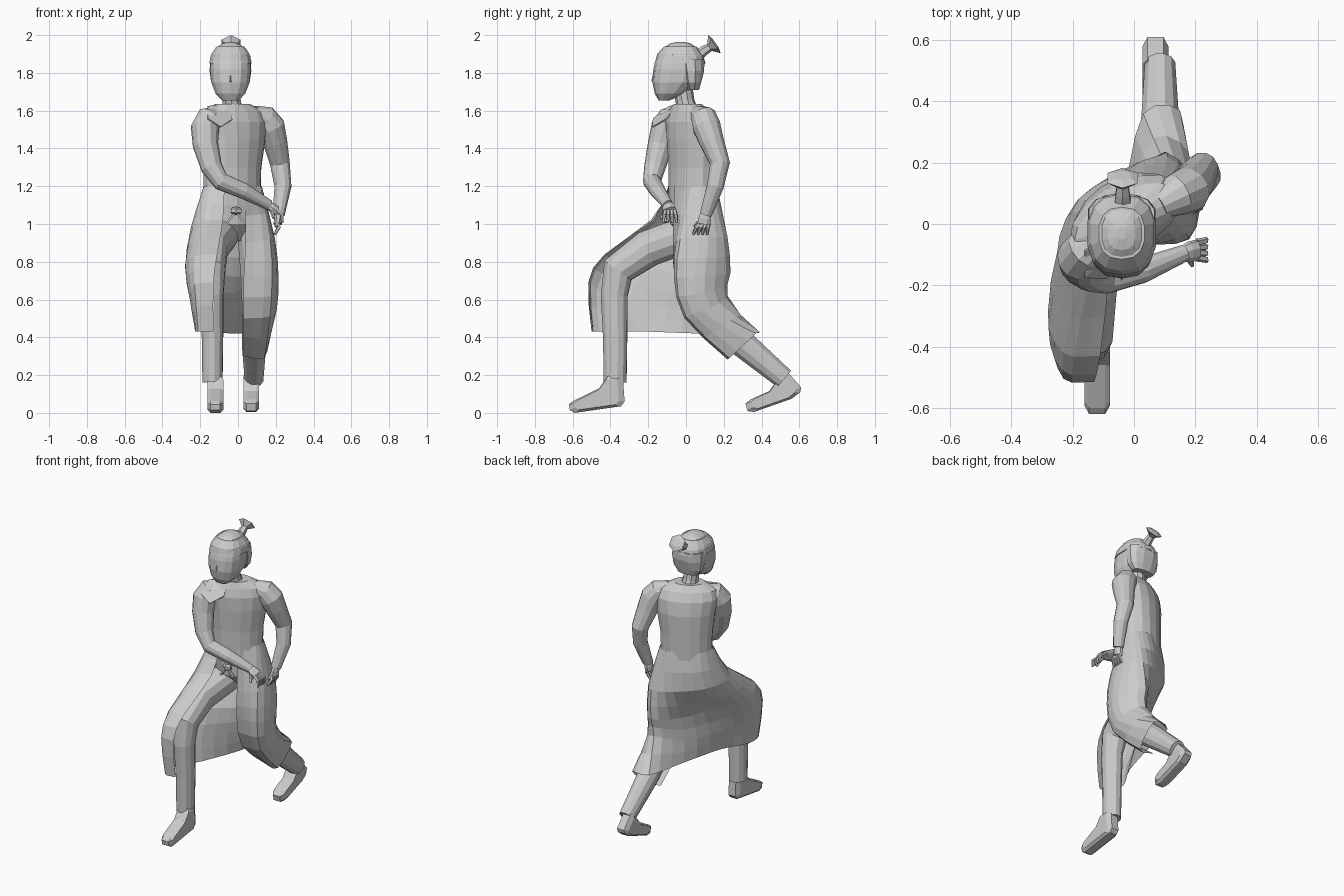
import bpy, bmesh, math
from mathutils import Vector as V


def loft(name, rings, closed=True, caps=True):
    """Skin a list of equal-length point rings."""
    bm = bmesh.new()
    vs = [[bm.verts.new(p) for p in r] for r in rings]
    n = len(rings[0])
    for a, b in zip(vs, vs[1:]):
        for i in range(n if closed else n - 1):
            j = (i + 1) % n
            bm.faces.new((a[i], a[j], b[j], b[i]))
    if closed and caps:
        bm.faces.new(vs[0][::-1])
        bm.faces.new(vs[-1])
    bmesh.ops.recalc_face_normals(bm, faces=bm.faces)
    me = bpy.data.meshes.new(name)
    bm.to_mesh(me)
    bm.free()
    ob = bpy.data.objects.new(name, me)
    bpy.context.collection.objects.link(ob)
    return ob


def tube(name, pts, n=10, flat=1.0):
    """Tapered limb along points (x, y, z, radius)."""
    P = [V(p[:3]) for p in pts]
    rings, u, prev = [], None, None
    for i, p in enumerate(P):
        d = (P[min(i + 1, len(P) - 1)] - P[max(i - 1, 0)]).normalized()
        if u is None:
            u = V((1, 0, 0)) - d * d.x
            u.normalize()
        else:
            u = prev.rotation_difference(d) @ u
        prev, w, r = d, d.cross(u), pts[i][3]
        rings.append([p + u * r * flat * math.cos(t) + w * r * math.sin(t)
                      for t in (math.tau * (k + .5) / n for k in range(n))])
    return loft(name, rings)


def oval(row, angles, turn=0, e=1.0):
    """Points of a turned oval section (z, cx, cy, rx, ry); e < 1 squares it."""
    z, cx, cy, a, b = row
    c, s = math.cos(turn), math.sin(turn)
    f = lambda v: math.copysign(abs(v) ** e, v)
    return [(cx + a * f(math.cos(t)) * c - b * f(math.sin(t)) * s,
             cy + a * f(math.cos(t)) * s + b * f(math.sin(t)) * c, z) for t in angles]


def stack(name, rows, n=14, turn=0, e=1.0):
    angles = [math.tau * (k + .5) / n for k in range(n)]
    return loft(name, [oval(r, angles, turn, e) for r in rows])


def smooth_line(pts, k):
    """Catmull-Rom resampling with k steps per span."""
    p = [V(q) for q in pts]
    p = [2 * p[0] - p[1]] + p + [2 * p[-1] - p[-2]]
    out = []
    for a, b, c, d in zip(p, p[1:], p[2:], p[3:]):
        for i in range(k):
            t = i / k
            out.append(.5 * (2 * b + (c - a) * t + (2 * a - 5 * b + 4 * c - d) * t * t
                             + (3 * b - a - 3 * c + d) * t ** 3))
    return out + [p[-2]]


# torso, twisted so the left shoulder is set back
TWIST = math.radians(28)
stack("torso", [(.91, -.01, .05, .06, .05), (1.0, -.02, .035, .14, .108),
                (1.1, -.03, .035, .16, .116), (1.3, -.03, .035, .165, .114),
                (1.45, -.025, .033, .185, .118), (1.54, -.025, .025, .2, .11),
                (1.595, -.025, .018, .185, .088), (1.635, -.028, .008, .1, .065)],
      n=16, turn=TWIST)

# robe skirt: leaves the waist, open at the front, draped from front thigh round the hind leg
waist = oval((1.2, -.03, .035, .165, .117),
             [math.radians(a) for a in (-126, -162, -187, -235, -302, -340, -368, -400, -444)], TWIST)
skirt = [
    waist,
    [(-.08, -.17, 1.02), (-.18, -.18, 1.02), (-.25, -.09, .98), (-.19, .07, .96), (-.03, .18, .94),
     (.11, .22, .93), (.19, .12, .93), (.17, -.03, .92), (.04, -.07, .9)],
    [(-.11, -.43, .84), (-.23, -.42, .83), (-.28, -.28, .77), (-.15, -.1, .75), (-.02, .08, .72),
     (.1, .235, .74), (.21, .1, .72), (.18, -.05, .72), (.03, -.06, .72)],
    [(-.13, -.515, .69), (-.23, -.505, .68), (-.255, -.37, .6), (-.15, -.18, .57), (-.03, .06, .56),
     (.09, .22, .62), (.2, .13, .56), (.17, .0, .51), (.03, .0, .5)],
    [(-.13, -.49, .43), (-.21, -.49, .43), (-.22, -.36, .43), (-.13, -.2, .43), (-.04, .08, .42),
     (.03, .36, .42), (.15, .37, .42), (.14, .23, .29), (.03, .23, .3)]]
across = [smooth_line(r, 3) for r in skirt]
down = [smooth_line(col, 2) for col in zip(*across)]
loft("robe_skirt", list(zip(*down)), closed=False)

# trousers
tube("front_trouser", [(-.08, .02, .95, .1), (-.14, -.2, .87, .1), (-.145, -.36, .755, .09),
                       (-.14, -.38, .62, .073), (-.135, -.375, .4, .066), (-.135, -.375, .16, .062)],
     12, .88)
tube("hind_trouser", [(.08, .06, .98, .1), (.1, .07, .72, .1), (.095, .1, .53, .085),
                      (.085, .3, .365, .075), (.085, .52, .18, .058)], 12, .88)


def foot(name, x, profile):
    """Shoe: side profile (y, z) with a narrower rounded rim."""
    cy = sum(p[0] for p in profile) / len(profile)
    cz = sum(p[1] for p in profile) / len(profile)
    rings = []
    for dx, s in ((-.042, .8), (-.026, 1), (.026, 1), (.042, .8)):
        rings.append([(x + dx, cy + (y - cy) * s, cz + (z - cz) * s) for y, z in profile])
    loft(name, rings)


foot("front_shoe", -.12, [(-.335, .2), (-.325, .06), (-.345, .035), (-.59, 0), (-.615, .015),
                          (-.62, .045), (-.6, .062), (-.46, .13), (-.41, .2)])
foot("hind_shoe", .07, [(.535, .22), (.61, .135), (.605, .11), (.56, .075), (.36, .005), (.325, .01),
                        (.315, .05), (.34, .07), (.44, .115), (.48, .17)])

# arms
tube("left_arm", [(.08, .06, 1.585, .045), (.14, .095, 1.56, .07), (.175, .11, 1.515, .076),
                  (.195, .135, 1.44, .067), (.222, .18, 1.32, .054), (.238, .155, 1.2, .046),
                  (.215, .105, 1.05, .033)], 12)
tube("right_arm", [(-.11, -.045, 1.575, .045), (-.155, -.085, 1.555, .07), (-.175, -.11, 1.51, .076),
                   (-.172, -.135, 1.42, .068), (-.14, -.165, 1.3, .057), (-.09, -.18, 1.225, .048),
                   (.03, -.15, 1.175, .042), (.165, -.095, 1.1, .028)], 12)


def hand(name, wrist, knuckle, tip, thumb):
    """Palm, four fingers spread along y, and a thumb."""
    w, k, t = V(wrist), V(knuckle), V(tip)
    tube(name + "_palm", [(*w, .026), (*w.lerp(k, .5), .036), (*k, .036)], 8, .65)
    for i in range(4):
        o = V((0, (i - 1.5) * .02, 0))
        a, b = k + o * .85, t + o * 1.2
        m = a.lerp(b, .5) + V((.014, 0, .01))
        tube(f"{name}_finger_{i + 1}", [(*a, .012), (*m, .011), (*b, .007)], 5)
    tube(name + "_thumb", [(*w.lerp(k, .3), .013), (*thumb, .008)], 5)


hand("right_hand", (.155, -.098, 1.105), (.205, -.085, 1.07), (.235, -.085, 1.005), (.19, -.135, 1.03))
hand("left_hand", (.215, .105, 1.06), (.21, .095, 1.0), (.195, .075, .945), (.2, .045, .985))

# neck and head
tube("neck", [(-.03, .01, 1.58, .06), (-.033, -.005, 1.65, .05), (-.037, -.02, 1.74, .052)], 10)
stack("head", [(1.655, -.04, -.115, .045, .03), (1.69, -.04, -.085, .08, .08),
               (1.75, -.04, -.055, .104, .123), (1.82, -.04, -.04, .11, .133),
               (1.9, -.04, -.035, .103, .118), (1.94, -.04, -.03, .075, .085)], n=14, e=.8)
loft("nose", [[(-.05, -.17, 1.75), (-.03, -.17, 1.75), (-.04, -.184, 1.755)],
              [(-.044, -.165, 1.81), (-.036, -.165, 1.81), (-.04, -.172, 1.81)]])

# hair: crown, back of head and tied topknot
stack("hair_crown", [(1.85, -.04, -.032, .114, .135), (1.89, -.04, -.03, .107, .122),
                     (1.93, -.04, -.03, .08, .092), (1.955, -.04, -.03, .045, .055),
                     (1.964, -.04, -.03, .015, .02)], n=14, e=.8)
stack("hair_back", [(1.71, -.04, .035, .075, .035), (1.75, -.04, .03, .105, .052),
                    (1.81, -.04, .028, .114, .07), (1.87, -.04, .022, .11, .078)], n=12, e=.85)
tube("topknot", [(-.037, .06, 1.89, .032), (-.037, .1, 1.92, .026), (-.037, .125, 1.935, .022),
                 (-.037, .15, 1.952, .058), (-.037, .157, 1.957, .03)], 6)

# collar flap lying over the chest and right shoulder
flap = loft("collar_flap", [[(-.06, -.03, 1.635), (-.04, -.07, 1.605), (-.03, -.11, 1.555)],
                            [(-.16, -.09, 1.625), (-.16, -.175, 1.56), (-.09, -.18, 1.515)]],
            closed=False)
flap.modifiers.new("thickness", "SOLIDIFY").thickness = .008

# sash knot with two hanging tails
tube("sash_knot", [(-.035, -.1, 1.07, .015), (-.01, -.105, 1.07, .022), (.015, -.1, 1.07, .015)], 6)
for name, dx in (("sash_tail_right", -.045), ("sash_tail_left", .04)):
    tube(name, [(-.01, -.1, 1.07, .01), (-.01 + dx, -.1, 1.01, .016)], 4, .5)
